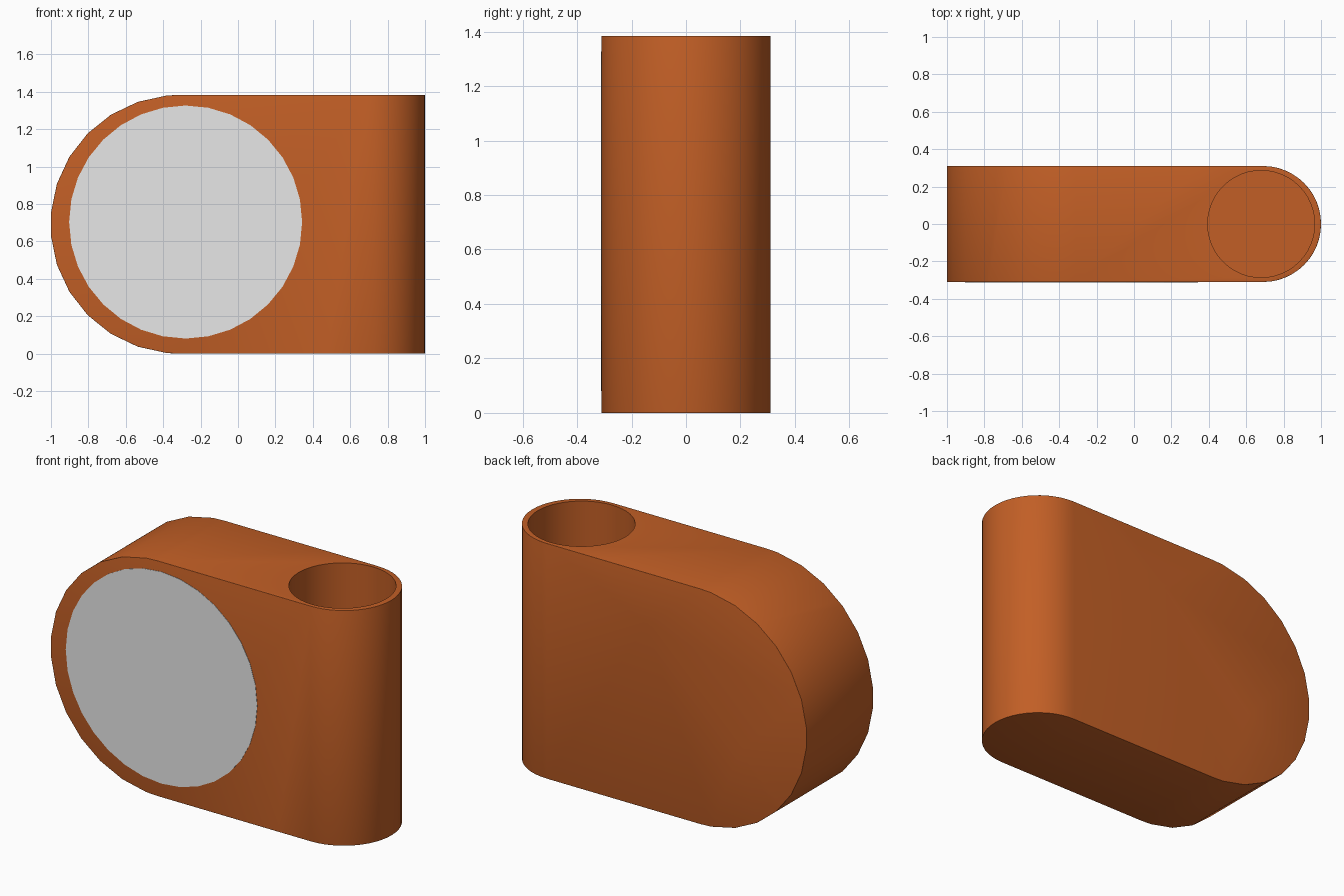
import bpy, bmesh, math
from mathutils import Vector

if "Cube" in bpy.data.objects:
    bpy.data.objects.remove(bpy.data.objects["Cube"])


def material(name, color):
    m = bpy.data.materials.new(name)
    m.diffuse_color = (*color, 1)
    m.use_nodes = True
    m.node_tree.nodes["Principled BSDF"].inputs["Base Color"].default_value = m.diffuse_color
    return m


ORANGE = material("burnt orange", (0.54, 0.114, 0.019))
GREY = material("light grey", (0.8, 0.8, 0.8))


def prism(name, points, offset, mat):
    """Extrude a closed outline of 3D points along offset."""
    bm = bmesh.new()
    face = bm.faces.new([bm.verts.new(p) for p in points])
    new = bmesh.ops.extrude_face_region(bm, geom=[face])["geom"]
    bmesh.ops.translate(bm, vec=Vector(offset),
                        verts=[v for v in new if isinstance(v, bmesh.types.BMVert)])
    bmesh.ops.recalc_face_normals(bm, faces=bm.faces)
    mesh = bpy.data.meshes.new(name)
    bm.to_mesh(mesh)
    bm.free()
    mesh.materials.append(mat)
    ob = bpy.data.objects.new(name, mesh)
    bpy.context.collection.objects.link(ob)
    return ob


def boolean(ob, cutter, operation):
    mod = ob.modifiers.new(operation, 'BOOLEAN')
    mod.operation, mod.object, mod.solver = operation, cutter, 'EXACT'
    apply(ob, mod)
    bpy.data.objects.remove(cutter)


def apply(ob, mod):
    bpy.context.view_layer.objects.active = ob
    bpy.ops.object.modifier_apply(modifier=mod.name)


def circle(n, r):
    return [(r * math.cos(2 * math.pi * i / n), r * math.sin(2 * math.pi * i / n))
            for i in range(n)]


# body: faceted round left end seen from the front
R, D = 0.692, 0.31
angles = [5 + 13.2 * k for k in range(7)] + [90]
angles = [-a for a in reversed(angles)] + angles
side = [(-0.311 - R * math.cos(math.radians(a)), -D, R + R * math.sin(math.radians(a)))
        for a in angles]
side += [(1.3, -D, 2 * R), (1.3, -D, 0)]
body = prism("holder_body", side, (0, 2 * D, 0), ORANGE)

# body: round right end seen from the top
plan = [(-1.3, D + 0.2), (0.3, D + 0.2)]
arc = [(0.69 + D * math.cos(math.radians(a)), D * math.sin(math.radians(a)))
       for a in [90 - 7.5 * i for i in range(25)]]
plan = [(-1.3, D)] + arc + [(-1.3, -D)]
boolean(body, prism("plan_cutter", [(x, y, -0.2) for x, y in plan], (0, 0, 1.9), ORANGE),
        'INTERSECT')

# softened edges
bev = body.modifiers.new("soft_edges", 'BEVEL')
bev.width, bev.segments = 0.015, 3
bev.limit_method, bev.angle_limit = 'ANGLE', math.radians(40)
apply(body, bev)

# round pen well in the top
well = [(0.68 + x, y, 0.08) for x, y in circle(48, 0.286)]
boolean(body, prism("well_cutter", well, (0, 0, 1.6), ORANGE), 'DIFFERENCE')

# flat round dial on the front
dial = prism("dial_plate", [(-0.28 + x, -D - 0.002, 0.704 + z) for x, z in circle(32, 0.623)],
             (0, 0.006, 0), GREY)

# smooth shading on the body only
bpy.ops.object.select_all(action='DESELECT')
body.select_set(True)
bpy.context.view_layer.objects.active = body
bpy.ops.object.shade_smooth_by_angle(angle=math.radians(35))
